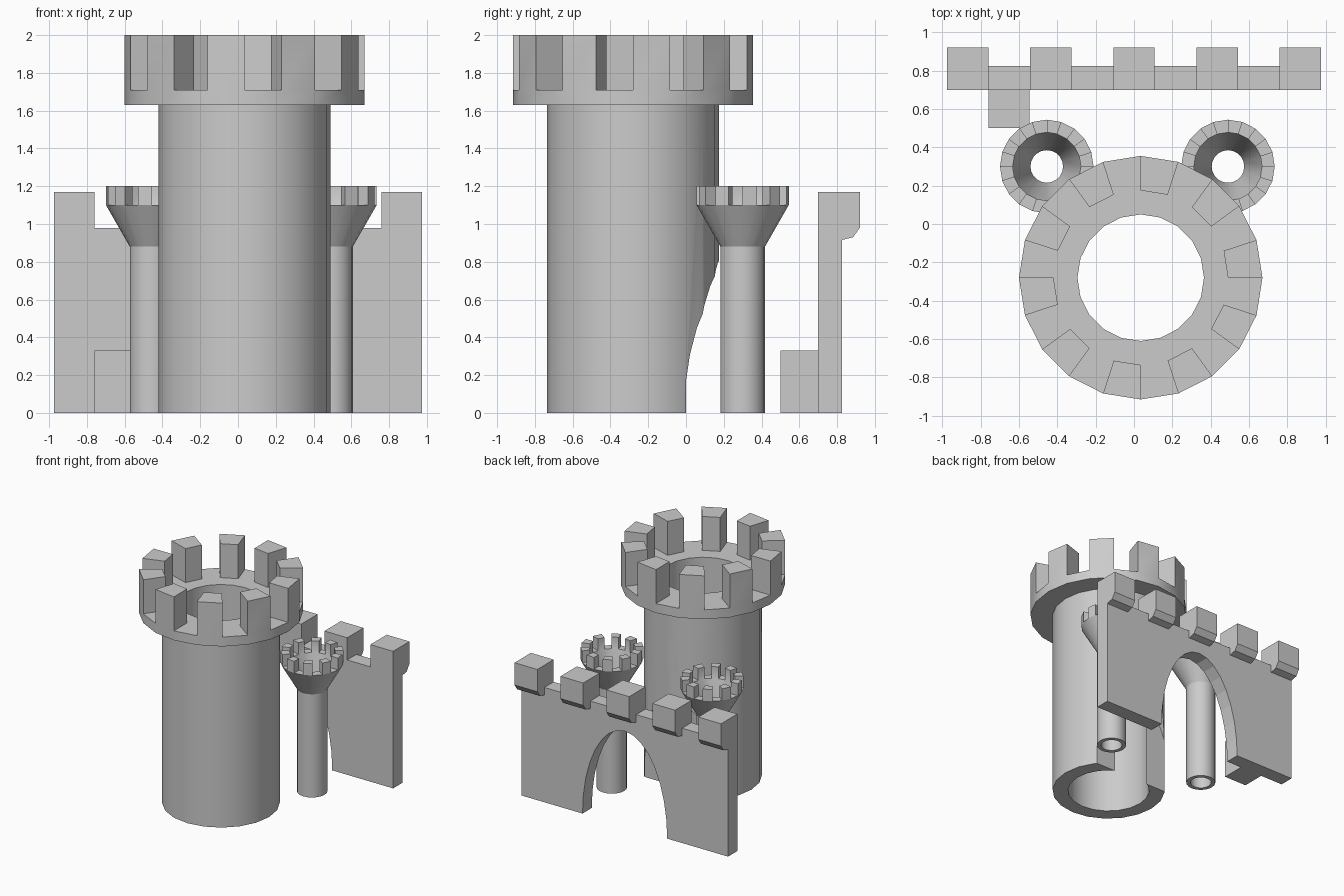
import bpy, bmesh
from math import sin, cos, pi
from mathutils import Vector

if "Cube" in bpy.data.objects:
    bpy.data.objects.remove(bpy.data.objects["Cube"])

SIDES = 20


def make_object(name, bm):
    bmesh.ops.recalc_face_normals(bm, faces=bm.faces)
    mesh = bpy.data.meshes.new(name)
    bm.to_mesh(mesh)
    bm.free()
    ob = bpy.data.objects.new(name, mesh)
    bpy.context.collection.objects.link(ob)
    return ob


def prism(name, outline, offset):
    """Closed polygon extruded by an offset vector."""
    bm = bmesh.new()
    face = bm.faces.new([bm.verts.new(p) for p in outline])
    ext = bmesh.ops.extrude_face_region(bm, geom=[face], use_keep_orig=True)
    bmesh.ops.translate(bm, vec=Vector(offset),
                        verts=[g for g in ext["geom"] if isinstance(g, bmesh.types.BMVert)])
    return make_object(name, bm)


def tower(name, cx, cy, profile, rim, top):
    """Lathe a closed (r, z) profile; raise every other face of strip `rim` into a merlon."""
    bm = bmesh.new()
    rings = []
    for i in range(SIDES):
        a = 2 * pi * i / SIDES
        rings.append([bm.verts.new((cx + r * cos(a), cy + r * sin(a), z)) for r, z in profile])
    n = len(profile)
    merlons = []
    for i in range(SIDES):
        a, b = rings[i], rings[(i + 1) % SIDES]
        for j in range(n):
            k = (j + 1) % n
            f = bm.faces.new((a[j], b[j], b[k], a[k]))
            if j == rim and i % 2 == 0:
                merlons.append(f)
    bmesh.ops.recalc_face_normals(bm, faces=bm.faces)
    ext = bmesh.ops.extrude_face_region(bm, geom=merlons)
    for g in ext["geom"]:
        if isinstance(g, bmesh.types.BMVert):
            g.co.z = top
    stale = [f for f in merlons if f.is_valid]
    if stale:
        bmesh.ops.delete(bm, geom=stale, context='FACES_ONLY')
    return make_object(name, bm)


def activate(ob):
    bpy.ops.object.select_all(action='DESELECT')
    ob.select_set(True)
    bpy.context.view_layer.objects.active = ob


def smooth(ob):
    activate(ob)
    bpy.ops.object.shade_smooth_by_angle(angle=pi / 7)


def arch(y, half=0.40, height=0.81, steps=16):
    return [(half * cos(pi * i / steps), y, height * sin(pi * i / steps))
            for i in range(steps + 1)]


# main tower: hollow shaft with overhanging battlement
keep = tower("main_tower", 0.035, -0.28,
             [(0.33, 0), (0.455, 0), (0.455, 1.63), (0.635, 1.63),
              (0.635, 1.71), (0.455, 1.71), (0.33, 1.71)], 4, 2.0)

# arched opening in the back of the main tower
cutter = prism("arch_cutter", [(0.40, 0, -0.1)] + arch(0) + [(-0.40, 0, -0.1)], (0, 0.5, 0))
cutter.hide_render = True
mod = keep.modifiers.new("arch", 'BOOLEAN')
mod.operation = 'DIFFERENCE'
mod.solver = 'EXACT'
mod.object = cutter
activate(keep)
bpy.ops.object.modifier_apply(modifier=mod.name)
bpy.data.objects.remove(cutter)
smooth(keep)

# two slim turrets with flared funnel tops
for side, x in (("left", -0.455), ("right", 0.49)):
    smooth(tower(side + "_turret", x, 0.30,
                 [(0.085, 0), (0.118, 0), (0.118, 0.88), (0.244, 1.10),
                  (0.178, 1.10), (0.085, 0.88)], 3, 1.20))

# gate wall with arched passage
W = 0.975
prism("gate_wall",
      [(W, 0.70, 0), (W, 0.70, 0.98), (-W, 0.70, 0.98), (-W, 0.70, 0)] + arch(0.70)[::-1],
      (0, 0.125, 0))

# overhanging merlons along the wall
for i in range(5):
    x = -W + i * (2 * W - 0.215) / 4
    prism("wall_merlon_%d" % (i + 1),
          [(x, y, z) for y, z in ((0.70, 0.98), (0.825, 0.98), (0.825, 0.915), (0.885, 0.93),
                                  (0.92, 0.98), (0.92, 1.17), (0.70, 1.17))],
          (0.215, 0, 0))

# block at the foot of the wall
prism("wall_step", [(-0.76, 0.50, 0), (-0.545, 0.50, 0), (-0.545, 0.50, 0.33), (-0.76, 0.50, 0.33)],
      (0, 0.20, 0))
